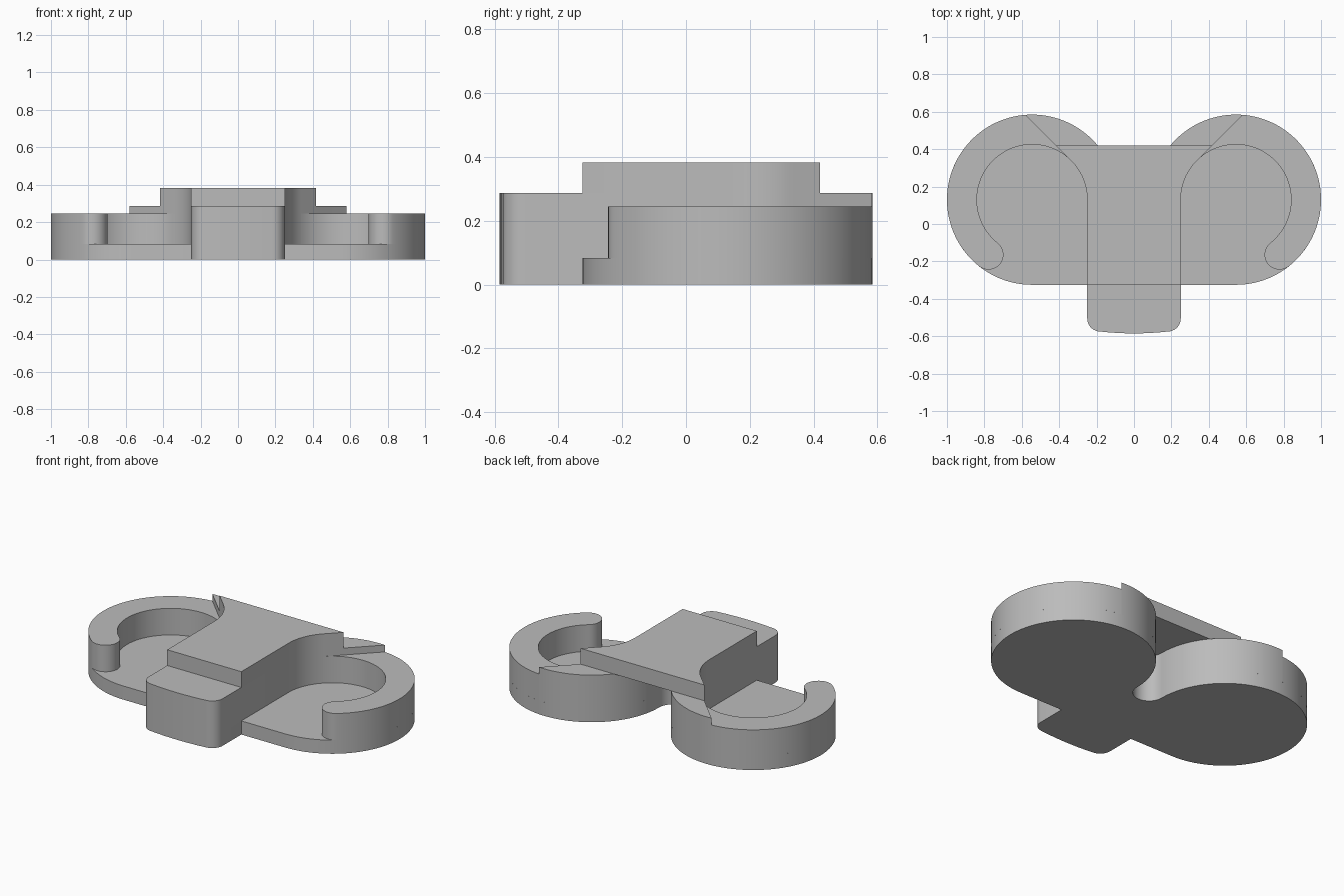
import bpy, bmesh, math

if "Cube" in bpy.data.objects:
    bpy.data.objects.remove(bpy.data.objects["Cube"])

# Main dimensions
CX, CY = 0.545, 0.13          # centre of each round lobe
R_OUT, R_IN = 0.455, 0.295    # rim radii
Z_FLOOR, Z_RIM, Z_CORE, Z_TOP = 0.083, 0.245, 0.287, 0.383
Y_FRONT, Y_BACK = -0.325, 0.42
HALF = CX - R_IN              # half width of the central block
GAP = CX - R_OUT              # radius of the rear notch
CUT = 135 - math.degrees(math.acos(R_IN / R_OUT))   # diagonal meets the outer rim
HOOK_END = -51.6

grey = bpy.data.materials.new("plain grey")
grey.diffuse_color = (0.5, 0.5, 0.5, 1)
grey.use_nodes = True
grey.node_tree.nodes["Principled BSDF"].inputs["Base Color"].default_value = grey.diffuse_color


def arc(cx, cy, r, a0, a1, step=3):
    n = max(2, round(abs(a1 - a0) / step))
    angles = [math.radians(a0 + (a1 - a0) * i / n) for i in range(n + 1)]
    return [(cx + r * math.cos(a), cy + r * math.sin(a)) for a in angles]


def flip(pts):
    return [(-x, y) for x, y in reversed(pts)]


def prism(name, pts, z0, z1):
    """Extrude a closed outline from z0 to z1."""
    clean = []
    for p in pts:
        if not clean or math.dist(p, clean[-1]) > 1e-4:
            clean.append(p)
    if math.dist(clean[0], clean[-1]) < 1e-4:
        clean.pop()
    bm = bmesh.new()
    face = bm.faces.new([bm.verts.new((x, y, z0)) for x, y in clean])
    ext = bmesh.ops.extrude_face_region(bm, geom=[face], use_keep_orig=True)
    for v in ext["geom"]:
        if isinstance(v, bmesh.types.BMVert):
            v.co.z = z1
    bmesh.ops.recalc_face_normals(bm, faces=bm.faces)
    mesh = bpy.data.meshes.new(name)
    bm.to_mesh(mesh)
    bm.free()
    mesh.materials.append(grey)
    obj = bpy.data.objects.new(name, mesh)
    bpy.context.collection.objects.link(obj)
    bpy.ops.object.select_all(action="DESELECT")
    obj.select_set(True)
    bpy.context.view_layer.objects.active = obj
    bpy.ops.object.shade_smooth_by_angle(angle=math.radians(30))
    return obj


# Shared outline pieces, right half
tongue = [(x, -0.585 + 0.01 * (x / 0.18) ** 2) for x in (0, 0.045, 0.09, 0.135)]
tongue += arc(HALF - 0.07, -0.505, 0.07, -90, 0, 10)
notch = arc(0, CY, GAP, 0, -90, 6)
inner_flank = arc(CX, CY, R_IN, 180, 135)

# Base plate: two lobes, front tongue and rounded rear notch
base = tongue + [(HALF, Y_FRONT)] + arc(CX, CY, R_OUT, -90, 180) + notch
prism("base_plate", base + flip(base), 0, Z_FLOOR)

# Central block with wings running out to the rims
core = tongue + inner_flank + arc(CX, CY, R_OUT, CUT, 180) + notch
prism("central_block", core + flip(core), Z_FLOOR, Z_CORE)

# Raised slab with flared rear corners, bridging the notch
corner = (CX - R_IN * math.sqrt(2) + Y_BACK - CY, Y_BACK)
slab = [(HALF, Y_FRONT)] + inner_flank + [corner]
prism("raised_slab", slab + flip(slab), Z_CORE, Z_TOP)

# Curved hook rims with rounded ends
mid, a = (R_OUT + R_IN) / 2, math.radians(HOOK_END)
hook = arc(CX, CY, R_OUT, HOOK_END, CUT) + arc(CX, CY, R_IN, 135, HOOK_END)
hook += arc(CX + mid * math.cos(a), CY + mid * math.sin(a), (R_OUT - R_IN) / 2,
            HOOK_END + 180, HOOK_END + 360, 10)
prism("hook_rim_right", hook, Z_FLOOR, Z_RIM)
prism("hook_rim_left", flip(hook), Z_FLOOR, Z_RIM)
